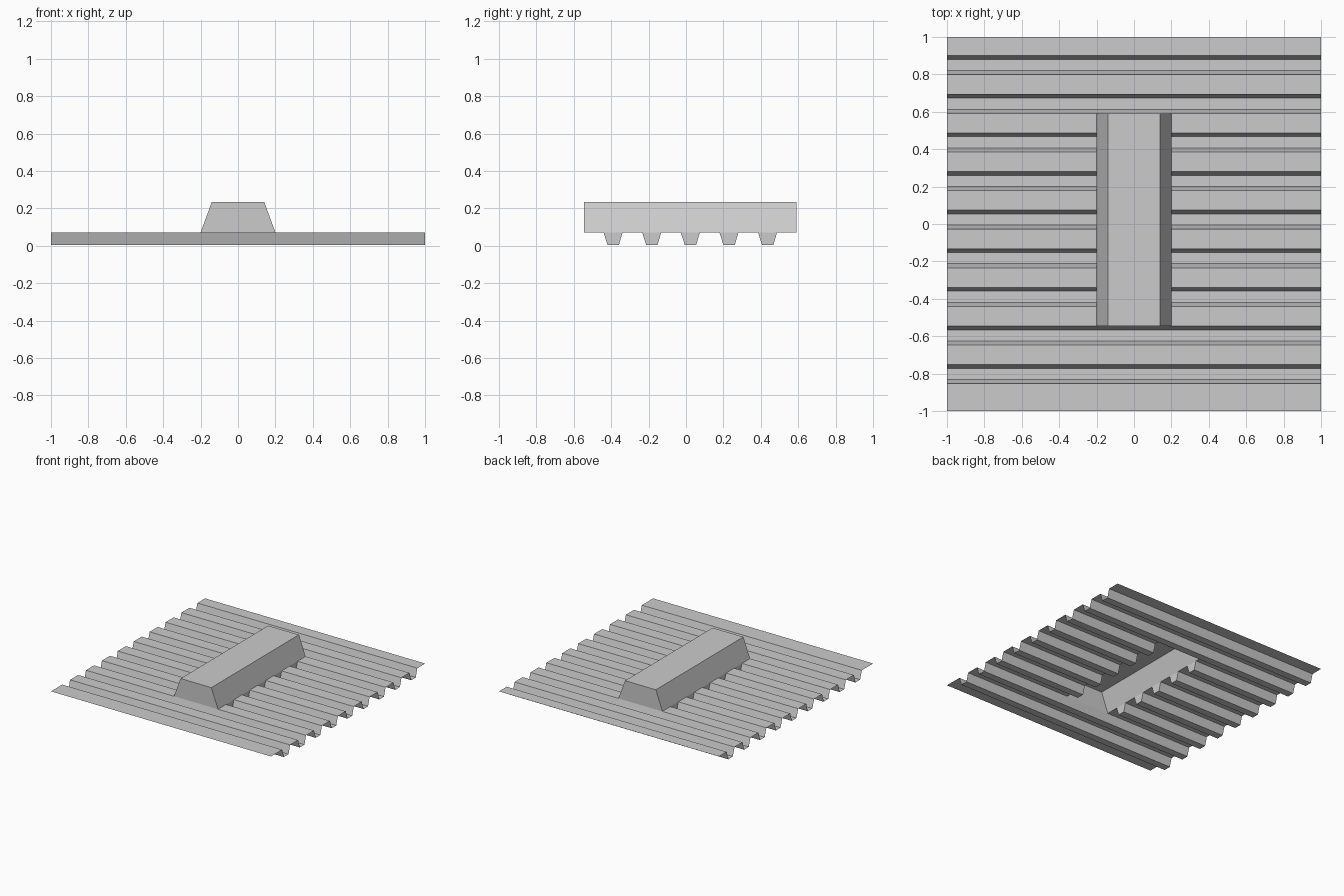
import bpy

if "Cube" in bpy.data.objects:
    bpy.data.objects.remove(bpy.data.objects["Cube"])

PITCH = 0.2065     # spacing of the grooves
ZT, ZB = 0.072, 0.003
HW = 0.2           # half width of the box opening


def make(name, quads):
    verts, faces, index = [], [], {}
    for q in quads:
        face = []
        for p in q:
            key = tuple(round(c, 5) for c in p)
            if key not in index:
                index[key] = len(verts)
                verts.append(key)
            face.append(index[key])
        faces.append(face)
    me = bpy.data.meshes.new(name)
    me.from_pydata(verts, [], faces)
    ob = bpy.data.objects.new(name, me)
    bpy.context.collection.objects.link(ob)
    return ob


# groove cross-sections, from the back edge to the front edge
grooves = []
for k in range(9):
    y = 0.9 - k * PITCH
    grooves.append([(y, ZT), (y - 0.02, ZB), (y - 0.08, ZB), (y - 0.102, ZT)])
profile = [(1.0, ZT)] + [p for g in grooves for p in g] + [(-1.0, ZT)]

y_back = grooves[1][3][0]
y_front = grooves[7][0][0]

# corrugated sheet, open underneath the box
quads = []
for (ya, za), (yb, zb) in zip(profile, profile[1:]):
    inside = y_front < (ya + yb) / 2 < y_back
    spans = [(-1, -HW), (HW, 1)] if inside else [(-1, -HW), (-HW, HW), (HW, 1)]
    for x0, x1 in spans:
        quads.append([(x0, ya, za), (x0, yb, zb), (x1, yb, zb), (x1, ya, za)])
make("corrugated_sheet", quads)

# raised box with sloping sides and vertical ends, open at the bottom
TW, TOP = 0.14, 0.234
f, b = y_front, y_back
box = [
    [(-TW, f, TOP), (TW, f, TOP), (TW, b, TOP), (-TW, b, TOP)],
    [(HW, f, ZT), (HW, b, ZT), (TW, b, TOP), (TW, f, TOP)],
    [(-HW, b, ZT), (-HW, f, ZT), (-TW, f, TOP), (-TW, b, TOP)],
    [(-HW, f, ZT), (HW, f, ZT), (TW, f, TOP), (-TW, f, TOP)],
    [(HW, b, ZT), (-HW, b, ZT), (-TW, b, TOP), (TW, b, TOP)],
]
make("raised_box", box)

# closing flaps where the grooves meet the box sides
flaps = []
for g in grooves[2:7]:
    flaps.append([(HW, y, z) for y, z in g])
    flaps.append([(-HW, y, z) for y, z in reversed(g)])
flap_ob = make("groove_flaps", flaps)
# make the flaps face outwards
for p in flap_ob.data.polygons:
    if p.normal.x * p.center.x < 0:
        p.flip()
